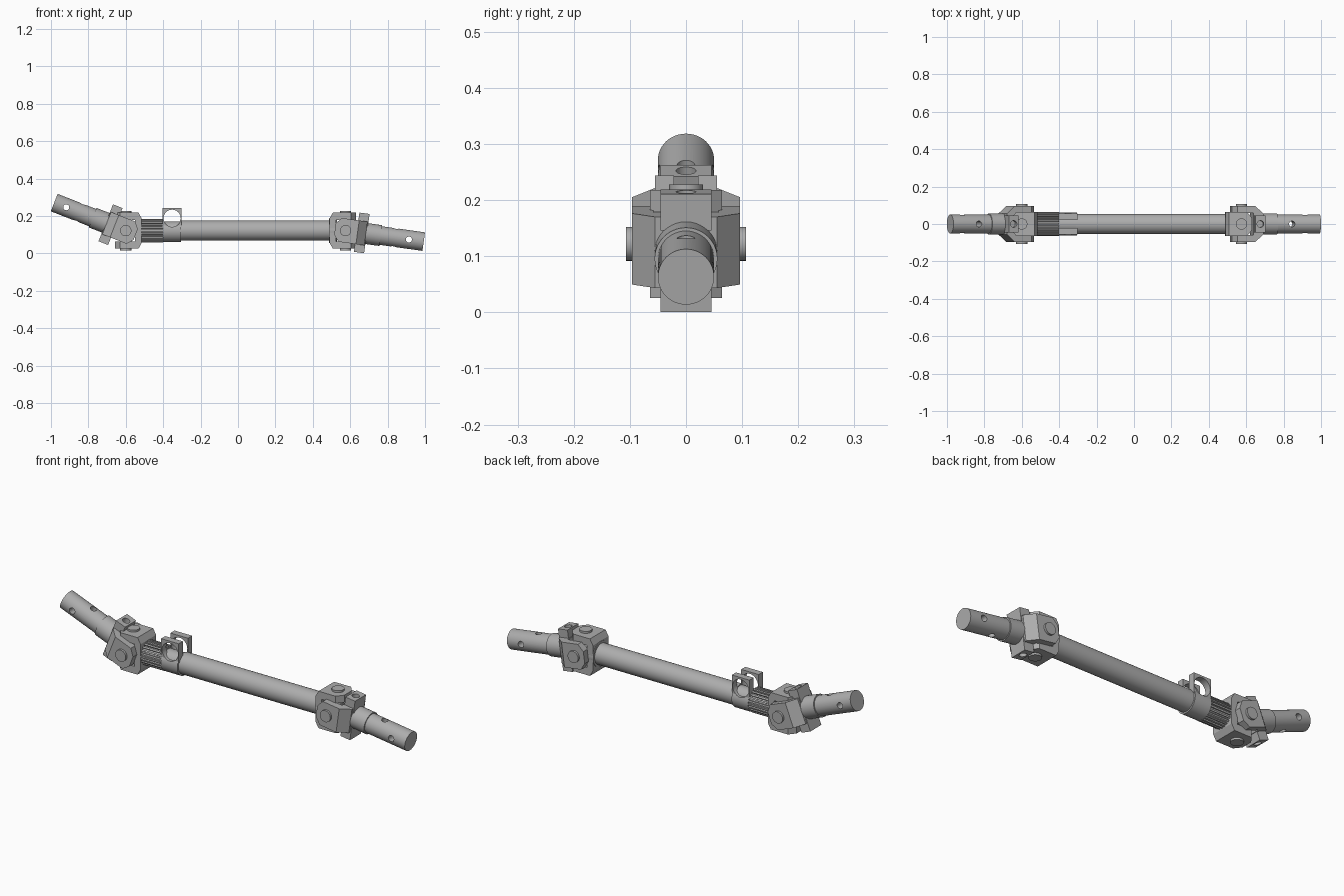
import bpy, bmesh, math
from mathutils import Matrix, Vector

cube = bpy.data.objects.get("Cube")
if cube:
    bpy.data.objects.remove(cube, do_unlink=True)

steel = bpy.data.materials.new("steel_grey")
steel.use_nodes = True
GREY = (0.42, 0.42, 0.42, 1)
steel.diffuse_color = GREY
steel.node_tree.nodes["Principled BSDF"].inputs["Base Color"].default_value = GREY

AXIS_Z = 0.122
SHAFT = Matrix.Translation((0, 0, AXIS_Z))


def select(ob):
    bpy.ops.object.select_all(action='DESELECT')
    ob.select_set(True)
    bpy.context.view_layer.objects.active = ob


def prism(name, pts, axis, lo, hi, frame):
    """Extrude a 2D outline along a local axis: 'x' uses (y,z), 'y' (x,z), 'z' (x,y)."""
    place = {'x': lambda a, b, t: (t, a, b),
             'y': lambda a, b, t: (a, t, b),
             'z': lambda a, b, t: (a, b, t)}[axis]
    bm = bmesh.new()
    ends = [[bm.verts.new(frame @ Vector(place(a, b, t))) for a, b in pts] for t in (lo, hi)]
    n = len(pts)
    bm.faces.new(ends[0])
    bm.faces.new(ends[1])
    for i in range(n):
        j = (i + 1) % n
        bm.faces.new((ends[0][i], ends[0][j], ends[1][j], ends[1][i]))
    bmesh.ops.recalc_face_normals(bm, faces=bm.faces)
    me = bpy.data.meshes.new(name)
    bm.to_mesh(me)
    bm.free()
    me.materials.append(steel)
    ob = bpy.data.objects.new(name, me)
    bpy.context.collection.objects.link(ob)
    return ob


def box(name, x, y, z, frame):
    return prism(name, [(x[0], y[0]), (x[1], y[0]), (x[1], y[1]), (x[0], y[1])],
                 'z', z[0], z[1], frame)


def rod(name, r, axis, lo, hi, frame, centre=(0, 0), sides=40):
    pts = [(centre[0] + r * math.cos(math.tau * i / sides),
            centre[1] + r * math.sin(math.tau * i / sides)) for i in range(sides)]
    ob = prism(name, pts, axis, lo, hi, frame)
    smooth(ob)
    return ob


def smooth(ob):
    select(ob)
    bpy.ops.object.shade_smooth_by_angle(angle=math.radians(30))


def cut(ob, *cutters):
    for c in cutters:
        c.hide_render = True
        select(ob)
        mod = ob.modifiers.new("cut", 'BOOLEAN')
        mod.operation, mod.solver, mod.object = 'DIFFERENCE', 'EXACT', c
        bpy.ops.object.modifier_apply(modifier=mod.name)
        bpy.data.objects.remove(c, do_unlink=True)


def fork(name, frame, back, web):
    """Two pointed arms on local +-y joined by a web."""
    tip = [(-0.057, -0.03), (-0.03, -0.064), (back, -0.064),
           (back, 0.064), (-0.03, 0.064), (-0.057, 0.03)]
    for label, s in (("a", 1), ("b", -1)):
        prism(f"{name}_arm_{label}", tip, 'y', s * 0.058, s * 0.096, frame)
    prism(f"{name}_web", web, 'z', -0.064, 0.064, frame)


INNER_WEB = [(0.05, -0.096), (0.068, -0.096), (0.085, -0.066),
             (0.085, 0.066), (0.068, 0.096), (0.05, 0.096)]
OUTER_WEB = [(0.055, -0.096), (0.065, -0.096), (0.11, -0.055),
             (0.11, 0.055), (0.065, 0.096), (0.055, 0.096)]


def joint(side, x, inner_turn, outer_turn, end):
    centre = Matrix.Translation((x, 0, AXIS_Z))
    inner = (centre @ Matrix.Rotation(math.radians(inner_turn), 4, 'Y')
             @ Matrix.Rotation(math.pi / 2, 4, 'X'))
    outer = centre @ Matrix.Rotation(math.radians(outer_turn), 4, 'Y')

    # Forks and cross
    fork(f"{side}_inner_fork", inner, 0.068, INNER_WEB)
    fork(f"{side}_outer_fork", outer, 0.06, OUTER_WEB)
    rod(f"{side}_cross_pin_upright", 0.03, 'z', -0.106, 0.106, centre)
    rod(f"{side}_cross_pin_sideways", 0.03, 'y', -0.107, 0.107, outer)
    box(f"{side}_cross_body", (-0.034, 0.034), (-0.04, 0.04), (-0.036, 0.036), centre)

    # Clamp lugs on the outer fork
    for label, s in (("top", 1), ("bottom", -1)):
        lug = box(f"{side}_{label}_lug", (0.06, 0.115), (-0.045, 0.045),
                  (s * 0.04, s * 0.106), outer)
        cut(lug, rod("cutter", 0.018, 'z', s * 0.08, s * 0.2, outer, (0.087, 0), 24))
        smooth(lug)

    # Stub shaft with two crossed holes
    rod(f"{side}_collar", 0.056, 'x', 0.1, 0.19, outer)
    stub = rod(f"{side}_stub_shaft", 0.05, 'x', 0.15, end, outer, sides=48)
    cut(stub,
        rod("cutter", 0.016, 'y', -0.1, 0.1, outer, (0.342, 0), 24),
        rod("cutter", 0.016, 'z', -0.1, 0.1, outer, (0.265, 0), 24))
    smooth(stub)


joint("right", -0.6, 0, 201.4, 0.411)
joint("left", 0.575, 180, 8, 0.422)

# Main tube and end collar
rod("main_tube", 0.054, 'x', -0.31, 0.5, SHAFT, sides=48)
rod("main_tube_collar", 0.065, 'x', 0.487, 0.53, SHAFT, sides=48)

# Splined sleeve
TEETH = 24
outline = []
for i in range(TEETH):
    for step, r in ((-0.3, 0.063), (0.2, 0.063), (0.25, 0.055), (0.65, 0.055)):
        a = math.tau * (i + step) / TEETH
        outline.append((r * math.cos(a), r * math.sin(a)))
prism("splined_sleeve", outline, 'x', -0.52, -0.4, SHAFT)
rod("sleeve_core", 0.049, 'x', -0.42, -0.3, SHAFT)

# Split clamp with bored ears
ring = rod("clamp_ring", 0.062, 'x', -0.4, -0.305, SHAFT, sides=48)
ears = [box(f"clamp_ear_{label}", (-0.403, -0.302), (s * 0.021, s * 0.055), (0.02, 0.122), SHAFT)
        for label, s in (("back", 1), ("front", -1))]
for part in [ring] + ears:
    cut(part, rod("cutter", 0.046, 'y', -0.1, 0.1, SHAFT, (-0.352, 0.066), 40))
    smooth(part)
cut(ring, box("cutter", (-0.5, -0.2), (-0.021, 0.021), (0.01, 0.1), SHAFT))
